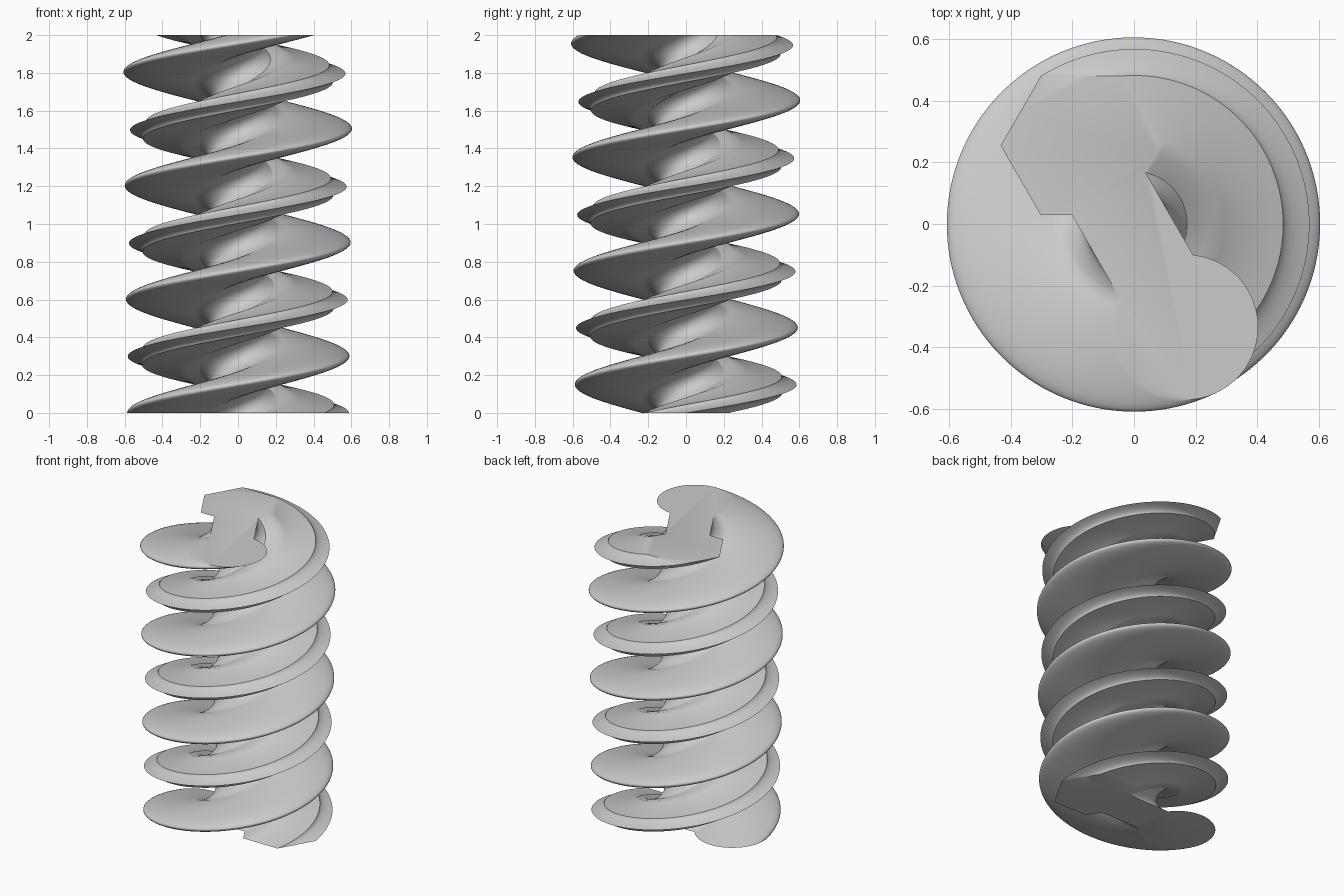
import bpy, bmesh
from math import sin, cos, asin, pi, radians, ceil, hypot

if "Cube" in bpy.data.objects:
    bpy.data.objects.remove(bpy.data.objects["Cube"])

HEIGHT, LAYERS = 2.0, 480
START, TWIST = radians(180), radians(1200)
DRIFT = (0.021, -0.022)          # slow shift of the section in its turning frame

# Cross-section: disc, bar and hexagon joined along one axis
disc_c, disc_r = 0.352, 0.235
hex_c, hex_r = -0.327, 0.26
half = 0.1375
h = hex_r * 3 ** 0.5 / 2
a0 = pi - asin(half / disc_r)
N = 48
arc = [(disc_c + disc_r * cos(a), disc_r * sin(a))
       for a in (-a0 + 2 * a0 * i / N for i in range(N + 1))]
upper = [(hex_c + hex_r - half / 3 ** 0.5, half),
         (hex_c + hex_r / 2, h), (hex_c - hex_r / 2, h)]
tip = [(hex_c - hex_r, 0)]
lower = [(x, -y) for x, y in reversed(upper)]
corners = arc + upper + tip + lower

# Subdivide the straight sides so the twisted walls stay accurate
profile = []
for (x0, y0), (x1, y1) in zip(corners, corners[1:] + corners[:1]):
    n = max(1, ceil(hypot(x1 - x0, y1 - y0) / 0.035))
    profile += [(x0 + (x1 - x0) * i / n, y0 + (y1 - y0) * i / n) for i in range(n)]

# Twisted extrusion
bm = bmesh.new()
rings = []
for k in range(LAYERS + 1):
    t = k / LAYERS
    a = START + TWIST * t
    c, s = cos(a), sin(a)
    ring = []
    for px, py in profile:
        x, y = px + DRIFT[0] * t, py + DRIFT[1] * t
        ring.append(bm.verts.new((x * c - y * s, x * s + y * c, HEIGHT * t)))
    rings.append(ring)
M = len(profile)
for lo, hi in zip(rings, rings[1:]):
    for i in range(M):
        j = (i + 1) % M
        bm.faces.new((lo[i], lo[j], hi[j], hi[i]))

# Flat end caps
bm.faces.new(list(reversed(rings[0])))
bm.faces.new(rings[-1])

mesh = bpy.data.meshes.new("twisted_screw")
bm.to_mesh(mesh)
bm.free()
screw = bpy.data.objects.new("twisted_screw", mesh)
bpy.context.collection.objects.link(screw)
bpy.context.view_layer.objects.active = screw
screw.select_set(True)
bpy.ops.object.shade_smooth_by_angle(angle=radians(30))
